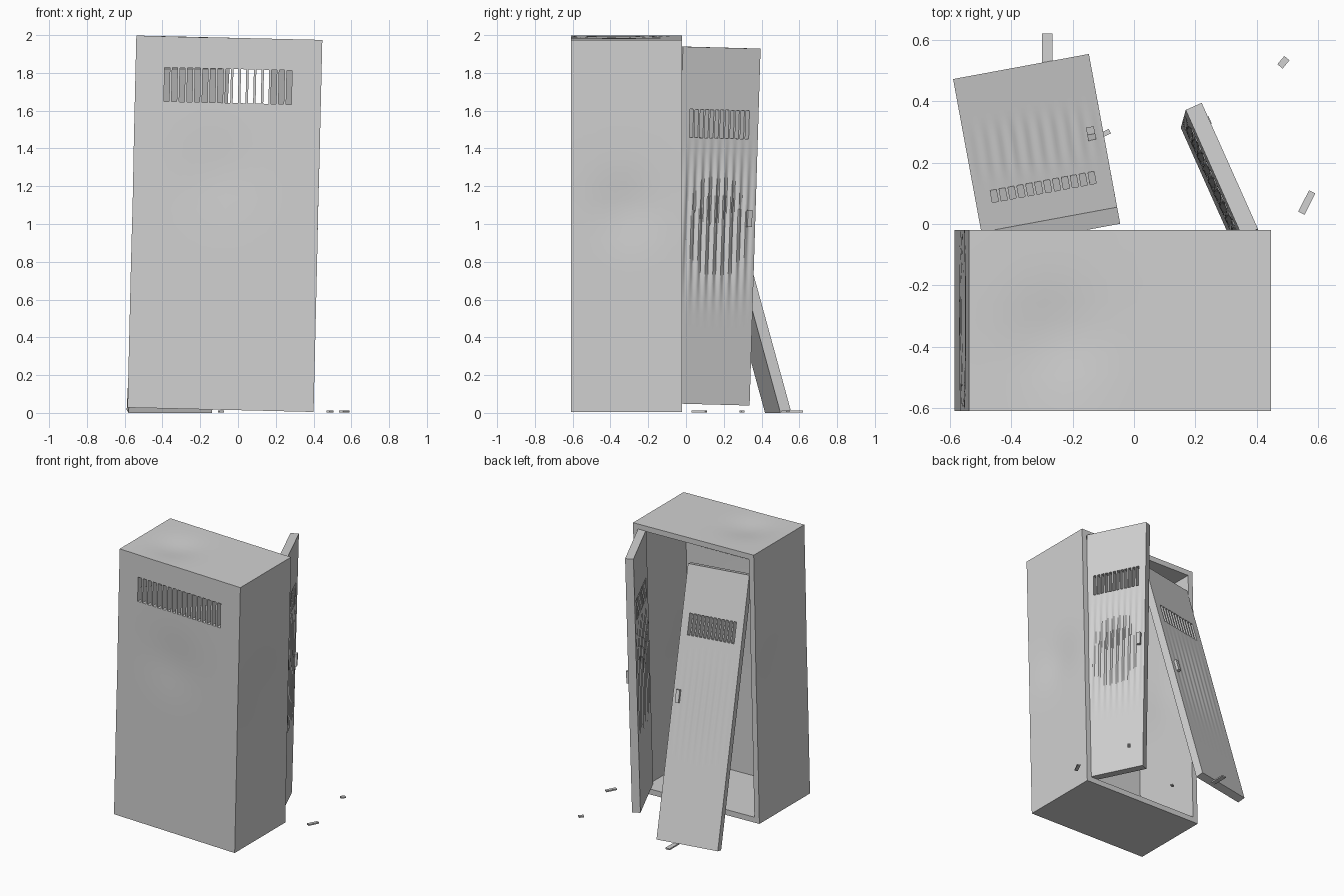
import bpy, bmesh, math
from mathutils import Vector, Matrix

cube = bpy.data.objects.get("Cube")
if cube:
    bpy.data.objects.remove(cube, do_unlink=True)

steel = bpy.data.materials.new("grey_steel")
steel.use_nodes = True
grey = (0.64, 0.64, 0.64, 1)
steel.diffuse_color = grey
steel.node_tree.nodes["Principled BSDF"].inputs["Base Color"].default_value = grey


def add_box(bm, lo, hi, cuts=(1, 1, 1)):
    """Box between two corners, sliced into the given number of cells."""
    lo, hi = Vector(lo), Vector(hi)
    size = hi - lo
    mat = Matrix.Translation((lo + hi) / 2) @ Matrix.Diagonal((*size, 1))
    bmesh.ops.create_cube(bm, size=1, matrix=mat)
    for axis, n in enumerate(cuts):
        normal = Vector((0, 0, 0))
        normal[axis] = 1
        for k in range(1, n):
            bmesh.ops.bisect_plane(bm, geom=bm.verts[:] + bm.edges[:] + bm.faces[:],
                                   plane_co=lo + size * (k / n), plane_no=normal)


def make(name, boxes, warp=None, cuts=(1, 1, 1), matrix=None):
    bm = bmesh.new()
    for lo, hi in boxes:
        add_box(bm, lo, hi, cuts)
    if warp:
        for v in bm.verts:
            v.co += warp(v.co)
    bmesh.ops.recalc_face_normals(bm, faces=bm.faces)
    mesh = bpy.data.meshes.new(name)
    bm.to_mesh(mesh)
    bm.free()
    mesh.materials.append(steel)
    obj = bpy.data.objects.new(name, mesh)
    bpy.context.collection.objects.link(obj)
    if matrix:
        obj.matrix_world = matrix
    return obj


def activate(obj):
    bpy.ops.object.select_all(action='DESELECT')
    obj.select_set(True)
    bpy.context.view_layer.objects.active = obj


def cut(obj, cutter):
    cutter.hide_render = True
    mod = obj.modifiers.new("cut", 'BOOLEAN')
    mod.operation, mod.solver, mod.object = 'DIFFERENCE', 'EXACT', cutter
    activate(obj)
    bpy.ops.object.modifier_apply(modifier=mod.name)
    bpy.data.objects.remove(cutter, do_unlink=True)


def smooth(obj):
    activate(obj)
    bpy.ops.object.shade_smooth_by_angle(angle=math.radians(30))


def slots(x0, x1, z0, z1, y0, y1, count, fill):
    """Boxes for a row of vertical ventilation slots."""
    pitch = (x1 - x0) / (count - 1 + fill)
    return [((x0 + i * pitch, y0, z0), (x0 + (i + fill) * pitch, y1, z1))
            for i in range(count)]


# Cabinet shell: open at the back, leaning slightly, with shallow dents
W, H, WALL = 0.985, 1.97, 0.04
FRONT, BACK = -0.61, -0.02
DENTS = [  # centre, push, radius
    ((0, -0.32, 1.07), (-0.018, 0, 0), 0.17),
    ((-0.7, -0.37, H), (0, 0, -0.018), 0.15),
    ((-0.54, FRONT, 1.25), (0, 0.01, 0), 0.2),
    ((-W, -0.3, 1.1), (0.015, 0, 0), 0.2),
]


def dent(co):
    total = Vector((0, 0, 0))
    for centre, push, radius in DENTS:
        d = (co - Vector(centre)).length / radius
        total += Vector(push) * math.exp(-d * d)
    return total


cells = (16, 10, 28)
shell = make("cabinet_shell", [((-W, FRONT, 0), (0, BACK, H))], dent, cells)
cut(shell, make("cavity", [((WALL - W, FRONT + WALL, WALL), (-WALL, 0.05, H - WALL))],
                dent, cells))
cut(shell, make("front_slots", slots(-0.831, -0.156, 1.625, 1.805,
                                     FRONT - 0.05, FRONT + 0.1, 17, 0.68)))
shell.matrix_world = (Matrix.Translation((0.4, 0, 0.005))
                      @ Matrix.Rotation(math.radians(1.35), 4, 'Y'))
smooth(shell)

# Doors: x runs across, y runs inward, z runs up the door
DW, DT, DH = 0.45, 0.057, 1.89


def door(name, origin, across, up, handle_x, ripple):
    w = Vector(up).normalized()
    v = w.cross(Vector(across)).normalized()
    u = v.cross(w)
    matrix = Matrix((u, v, w)).transposed().to_4x4()
    matrix.translation = origin

    def crumple(co):
        across_fade = max(0, math.sin(math.pi * co.x / DW)) ** 0.5
        up_fade = math.exp(-((co.z - 0.95) / 0.33) ** 4)
        wave = math.sin(2 * math.pi * co.x / 0.045 + 0.6 * math.sin(3 * co.z))
        return Vector((0, ripple * wave * across_fade * up_fade, 0))

    panel = make(name, [((0, 0, 0), (DW, DT, DH))], crumple, (60, 1, 24))
    cut(panel, make("door_slots", slots(0.053, 0.397, 1.41, 1.56, -0.05, 0.1, 12, 0.68)))
    panel.matrix_world = matrix
    smooth(panel)
    make(name + "_handle", [((handle_x - 0.013, -0.02, 0.945),
                             (handle_x + 0.013, 0.003, 1.035))], matrix=matrix)


door("hinged_door", (0.388, -0.074, 0.05), (-0.408, 0.913, -0.033),
     (0.016, 0.058, DH), 0.41, 0.008)
door("fallen_door", (-0.147, 0.554, 0.016), (-0.444, -0.082, 0),
     (0.092, -0.499, 1.82), 0.04, 0.002)

# Loose metal scraps on the ground
for i, (x, y, length, width, angle) in enumerate([
        (-0.283, 0.56, 0.12, 0.034, 90), (0.487, 0.527, 0.035, 0.022, 50),
        (0.563, 0.07, 0.078, 0.023, 63), (-0.09, 0.297, 0.025, 0.016, 25)]):
    place = (Matrix.Translation((x, y, 0.007))
             @ Matrix.Rotation(math.radians(angle), 4, 'Z'))
    make(f"scrap_{i + 1}", [((-length / 2, -width / 2, -0.005),
                             (length / 2, width / 2, 0.005))], matrix=place)
